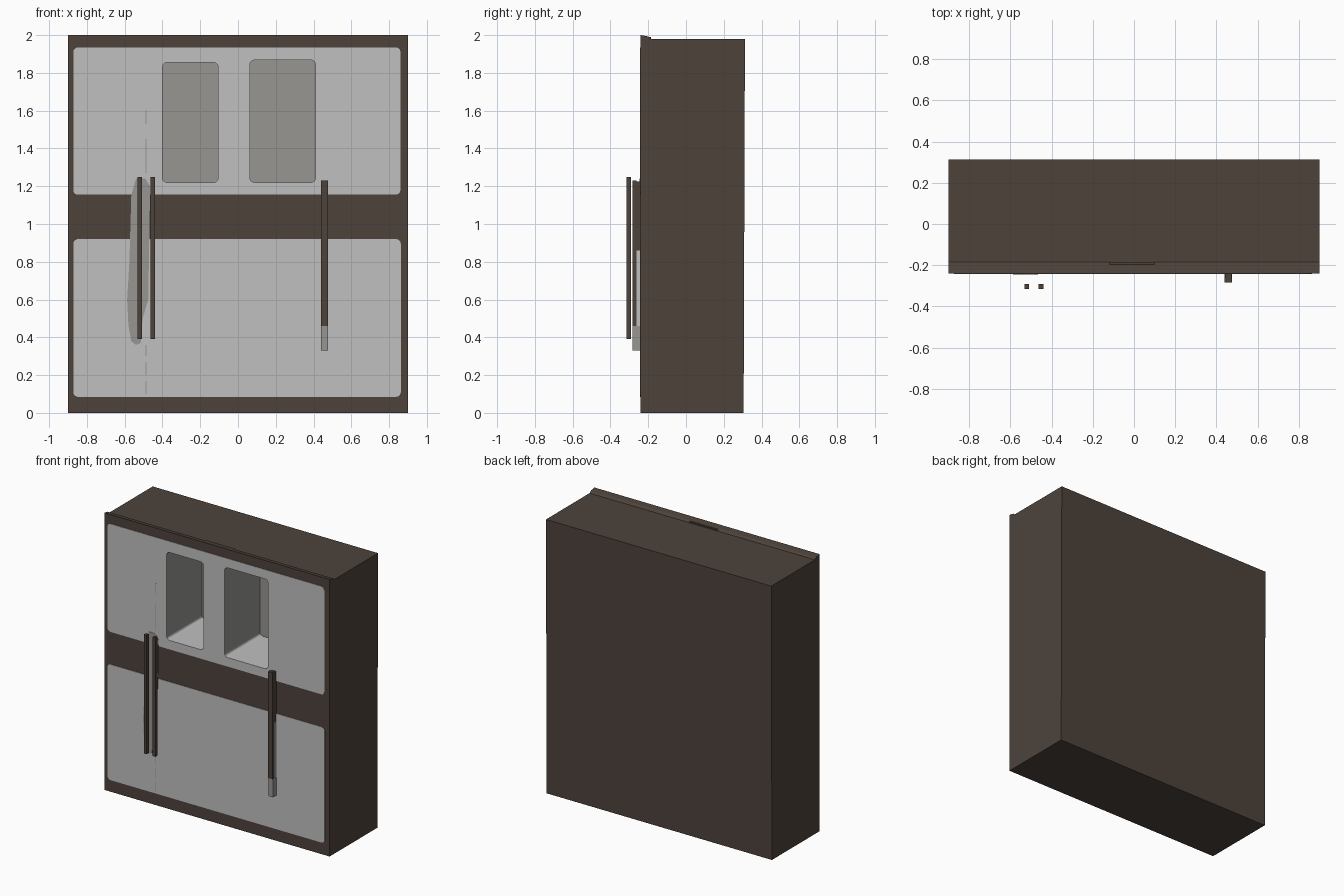
import bpy, bmesh, math

if "Cube" in bpy.data.objects:
    bpy.data.objects.remove(bpy.data.objects["Cube"])

FRONT = -0.24


def material(name, rgb):
    m = bpy.data.materials.new(name)
    m.diffuse_color = (*rgb, 1)
    m.use_nodes = True
    m.node_tree.nodes["Principled BSDF"].inputs["Base Color"].default_value = m.diffuse_color
    return m


brown = material("dark_brown", (0.074, 0.055, 0.044))
light = material("light_grey", (0.53, 0.53, 0.53))
mid = material("mid_grey", (0.31, 0.305, 0.29))


def prism(name, pts, axis, a, b, mat):
    """Extrude a 2D outline along x (pts are y,z) or y (pts are x,z)."""
    bm = bmesh.new()
    make = (lambda p, t: (t, p[0], p[1])) if axis == "x" else (lambda p, t: (p[0], t, p[1]))
    face = bm.faces.new([bm.verts.new(make(p, a)) for p in pts])
    out = bmesh.ops.extrude_face_region(bm, geom=[face])
    for v in out["geom"]:
        if isinstance(v, bmesh.types.BMVert):
            v.co["xyz".index(axis)] = b
    bmesh.ops.recalc_face_normals(bm, faces=bm.faces)
    me = bpy.data.meshes.new(name)
    bm.to_mesh(me)
    bm.free()
    me.materials.append(mat)
    ob = bpy.data.objects.new(name, me)
    bpy.context.collection.objects.link(ob)
    return ob


def rounded(x0, x1, z0, z1, r, n=5):
    pts = []
    corners = [(x1 - r, z1 - r), (x0 + r, z1 - r), (x0 + r, z0 + r), (x1 - r, z0 + r)]
    for i, (cx, cz) in enumerate(corners):
        for k in range(n + 1):
            a = math.pi / 2 * (i + k / n)
            pts.append((cx + r * math.cos(a), cz + r * math.sin(a)))
    return pts


def box(name, x0, x1, y0, y1, z0, z1, mat):
    return prism(name, [(x0, z0), (x1, z0), (x1, z1), (x0, z1)], "y", y0, y1, mat)


def cut(ob, cutters):
    """Apply boolean differences, then drop the modifiers."""
    for c in cutters:
        mod = ob.modifiers.new("recess", "BOOLEAN")
        mod.operation, mod.solver, mod.object = "DIFFERENCE", "EXACT", c
    dg = bpy.context.evaluated_depsgraph_get()
    me = bpy.data.meshes.new_from_object(ob.evaluated_get(dg))
    ob.modifiers.clear()
    ob.data = me


# Cabinet body with a raised lip along the top front edge
body = prism("cabinet_body", [(FRONT, 0), (0.305, 0), (0.312, 1.98), (-0.185, 1.98),
                              (-0.2, 1.993), (FRONT, 2.0)], "x", -0.9, 0.9, brown)

# Upper and lower door panels
upper = prism("upper_panel", rounded(-0.872, 0.86, 1.155, 1.935, 0.025), "y",
              FRONT - 0.003, FRONT + 0.001, light)
prism("lower_panel", rounded(-0.872, 0.862, 0.085, 0.92, 0.025), "y",
      FRONT - 0.003, FRONT + 0.001, light)

# Two deep recesses cut through panel and body
cutters = [prism("recess_cutter", rounded(x0, x1, 1.22, z1, 0.025), "y", -0.3, 0.16, brown)
           for x0, x1, z1 in ((-0.4, -0.105, 1.855), (0.063, 0.41, 1.868))]
cut(body, cutters)
cut(upper, cutters)
for c in cutters:
    bpy.data.objects.remove(c)

# Recess linings: light floor, darker walls and back
body.data.materials.clear()
for m in (brown, mid, light):
    body.data.materials.append(m)
for f in body.data.polygons:
    c = f.center
    inside = abs(c.x) < 0.45 and FRONT + 0.01 < c.y < 0.2 and 1.2 < c.z < 1.9
    f.material_index = (2 if f.normal.z > 0.5 else 1) if inside else 0

# Pair of slim bars on the left
for i, (x0, x1) in enumerate(((-0.531, -0.509), (-0.462, -0.44))):
    box(f"left_handle_{i + 1}", x0, x1, -0.315, -0.291, 0.39, 1.25, brown)

# Grey patch behind the left handles
prism("handle_backing", [(-0.54, 0.36), (-0.515, 0.37), (-0.505, 0.5), (-0.475, 0.6),
                         (-0.465, 1.2), (-0.49, 1.24), (-0.54, 1.24), (-0.565, 1.15),
                         (-0.575, 0.8), (-0.587, 0.6), (-0.58, 0.46), (-0.565, 0.38)],
      "y", FRONT - 0.005, FRONT, mid)

# Right handle: dark front bar on a grey foot and mount
box("right_handle", 0.44, 0.476, -0.284, -0.262, 0.46, 1.23, brown)
box("right_handle_mount_top", 0.442, 0.474, -0.262, FRONT, 0.86, 1.225, brown)
box("right_handle_mount", 0.442, 0.474, -0.262, FRONT, 0.46, 0.86, light)
box("right_handle_foot", 0.44, 0.476, -0.282, FRONT, 0.33, 0.46, mid)

# Door seam dashes beside the left handles
for z0, z1 in ((0.1, 0.17), (0.2, 0.27), (0.3, 0.36), (1.27, 1.45), (1.53, 1.6)):
    box("door_seam", -0.489, -0.484, FRONT - 0.004, FRONT, z0, z1, mid)

# Small strip on the top behind the lip
box("top_strip", -0.12, 0.1, -0.196, -0.184, 1.978, 1.989, brown)
